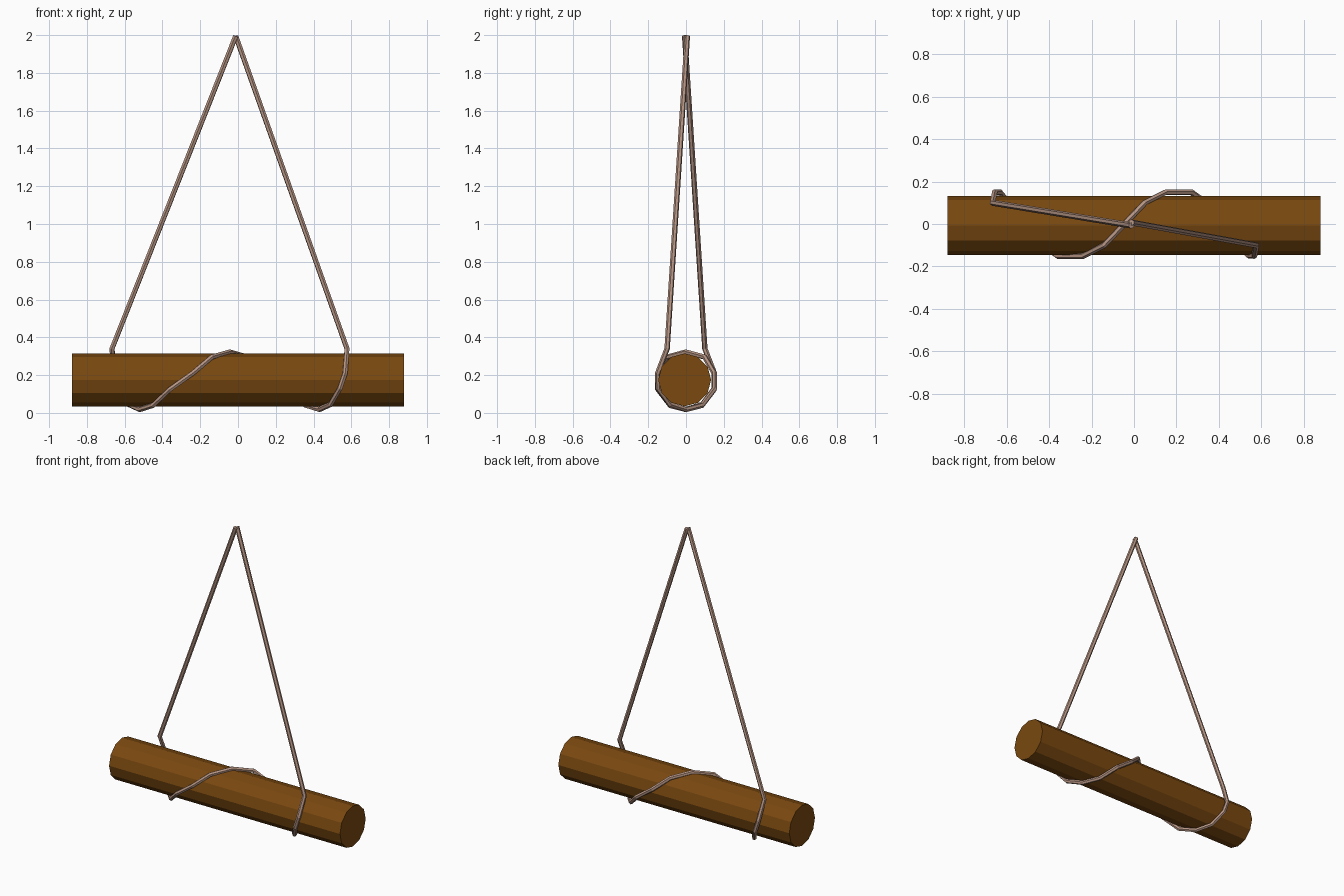
import bpy
import bmesh
from math import pi
from mathutils import Matrix, Vector

cube = bpy.data.objects.get("Cube")
if cube:
    bpy.data.objects.remove(cube, do_unlink=True)


def make_material(name, rgb):
    mat = bpy.data.materials.new(name)
    mat.use_nodes = True
    color = (*rgb, 1.0)
    mat.diffuse_color = color
    mat.node_tree.nodes["Principled BSDF"].inputs["Base Color"].default_value = color
    return mat


wood = make_material("brown wood", (0.195, 0.066, 0.005))
hemp = make_material("pale rope", (0.47, 0.30, 0.23))

# Log: a twelve-sided cylinder lying along x
mesh = bpy.data.meshes.new("log")
bm = bmesh.new()
turn = Matrix.Translation((0, -0.007, 0.175)) @ Matrix.Rotation(pi / 2, 4, "Y")
bmesh.ops.create_cone(bm, cap_ends=True, segments=12, radius1=0.14,
                      radius2=0.14, depth=1.76, matrix=turn)
bm.to_mesh(mesh)
bm.free()
mesh.materials.append(wood)
log = bpy.data.objects.new("log", mesh)
bpy.context.collection.objects.link(log)

# Rope path: half a winding from the top of the log up to the hanging point
half = [
    (0.05, 0.10, 0.295), (0.15, 0.15, 0.21), (0.27, 0.15, 0.125),
    (0.36, 0.085, 0.04), (0.43, 0, 0.018), (0.49, -0.085, 0.045),
    (0.54, -0.148, 0.13), (0.567, -0.15, 0.21), (0.577, -0.10, 0.34),
]
middle = -0.045
apex = -0.012
right_half = [Vector(p) for p in half] + [Vector((apex, 0.007, 1.995))]
# The other half is the same winding turned half a circle about z
left_half = [Vector((2 * middle - x, -y, z)) for x, y, z in half]
left_half.append(Vector((apex, -0.007, 1.995)))
path = left_half[::-1] + [Vector((middle, 0, 0.322))] + right_half

# Rope: a thin six-sided tube swept along the path
curve = bpy.data.curves.new("rope", "CURVE")
curve.dimensions = "3D"
curve.bevel_depth = 0.0145
curve.bevel_resolution = 1
curve.use_fill_caps = True
spline = curve.splines.new("POLY")
spline.points.add(len(path) - 1)
for point, co in zip(spline.points, path):
    point.co = (*co, 1)
spline.use_smooth = False
curve.materials.append(hemp)
rope = bpy.data.objects.new("rope", curve)
bpy.context.collection.objects.link(rope)
bpy.ops.object.select_all(action="DESELECT")
rope.select_set(True)
bpy.context.view_layer.objects.active = rope
bpy.ops.object.convert(target="MESH")
